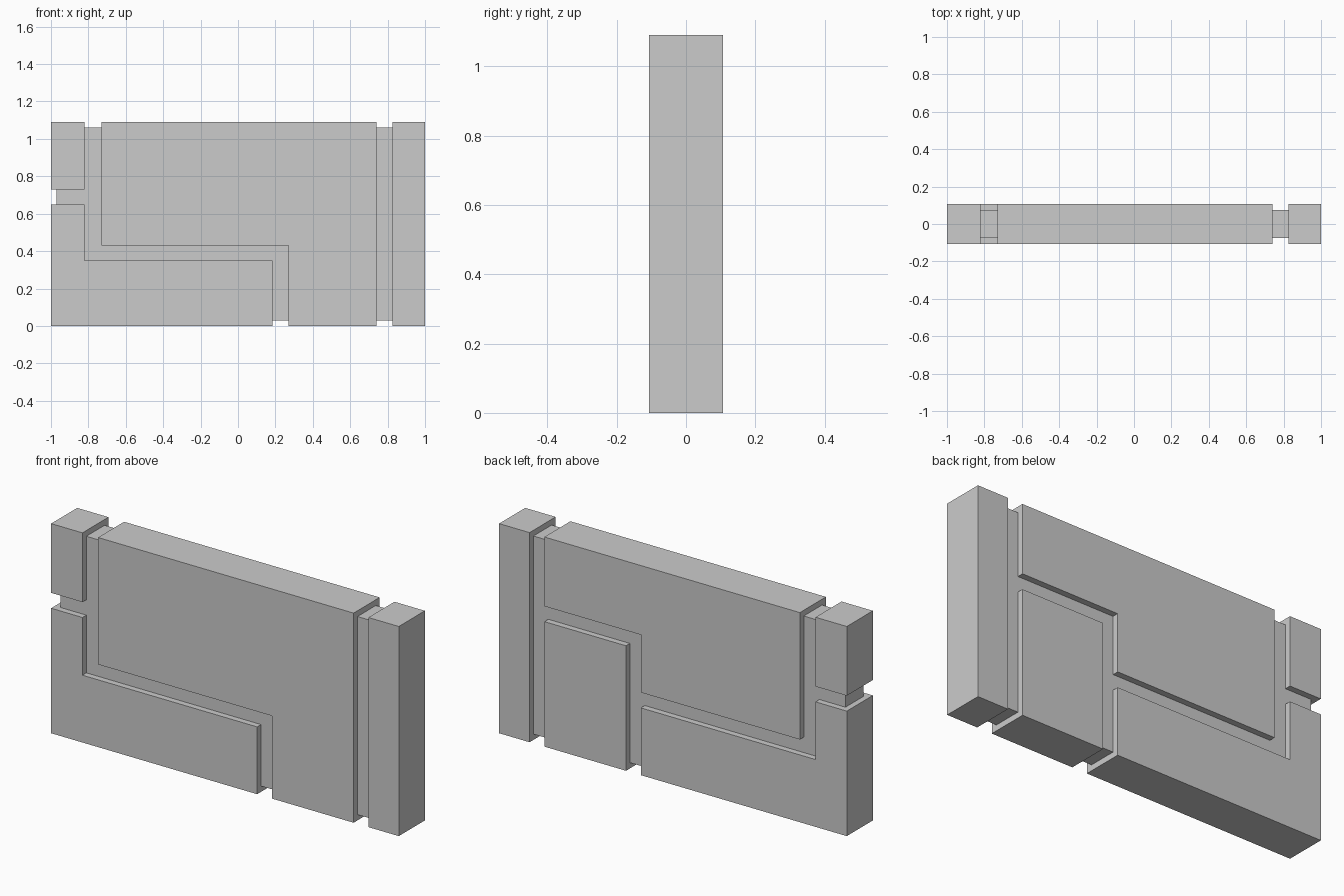
import bpy
import bmesh

if "Cube" in bpy.data.objects:
    bpy.data.objects.remove(bpy.data.objects["Cube"])

HALF = 0.107      # half thickness of the stones
CORE = 0.075      # half thickness of the recessed mortar


def prism(name, outline, y0=-HALF, y1=HALF):
    """Extrude an (x, z) outline along y."""
    bm = bmesh.new()
    face = bm.faces.new([bm.verts.new((x, y0, z)) for x, z in outline])
    ext = bmesh.ops.extrude_face_region(bm, geom=[face])
    moved = [v for v in ext["geom"] if isinstance(v, bmesh.types.BMVert)]
    bmesh.ops.translate(bm, verts=moved, vec=(0, y1 - y0, 0))
    bmesh.ops.recalc_face_normals(bm, faces=bm.faces)
    mesh = bpy.data.meshes.new(name)
    bm.to_mesh(mesh)
    bm.free()
    obj = bpy.data.objects.new(name, mesh)
    bpy.context.collection.objects.link(obj)
    return obj


def rect(x0, x1, z0, z1):
    return [(x0, z0), (x1, z0), (x1, z1), (x0, z1)]


# Recessed mortar slab
prism("mortar_core", rect(-0.97, 0.97, 0.03, 1.06), -CORE, CORE)

# End stones
prism("upper_left_stone", rect(-1, -0.82, 0.73, 1.09))
prism("right_stone", rect(0.825, 1, 0, 1.09))

# L-shaped stone at the lower left
prism("lower_left_stone", [(-1, 0), (0.185, 0), (0.185, 0.35),
                           (-0.82, 0.35), (-0.82, 0.65), (-1, 0.65)])

# Large centre stone
centre = prism("centre_stone", [(0.27, 0), (0.74, 0), (0.74, 1.09),
                                (-0.73, 1.09), (-0.73, 0.43), (0.27, 0.43)])

# Back-only groove that splits a smaller stone off the centre stone
cutter = prism("back_groove_cutter", [(0.185, 0.38), (0.27, 0.38), (0.27, 0.65),
                                      (0.79, 0.65), (0.79, 0.73), (0.185, 0.73)],
               CORE - 0.005, HALF + 0.1)
cutter.hide_render = True
cutter.hide_viewport = True
groove = centre.modifiers.new("back_groove", 'BOOLEAN')
groove.operation = 'DIFFERENCE'
groove.solver = 'EXACT'
groove.object = cutter
